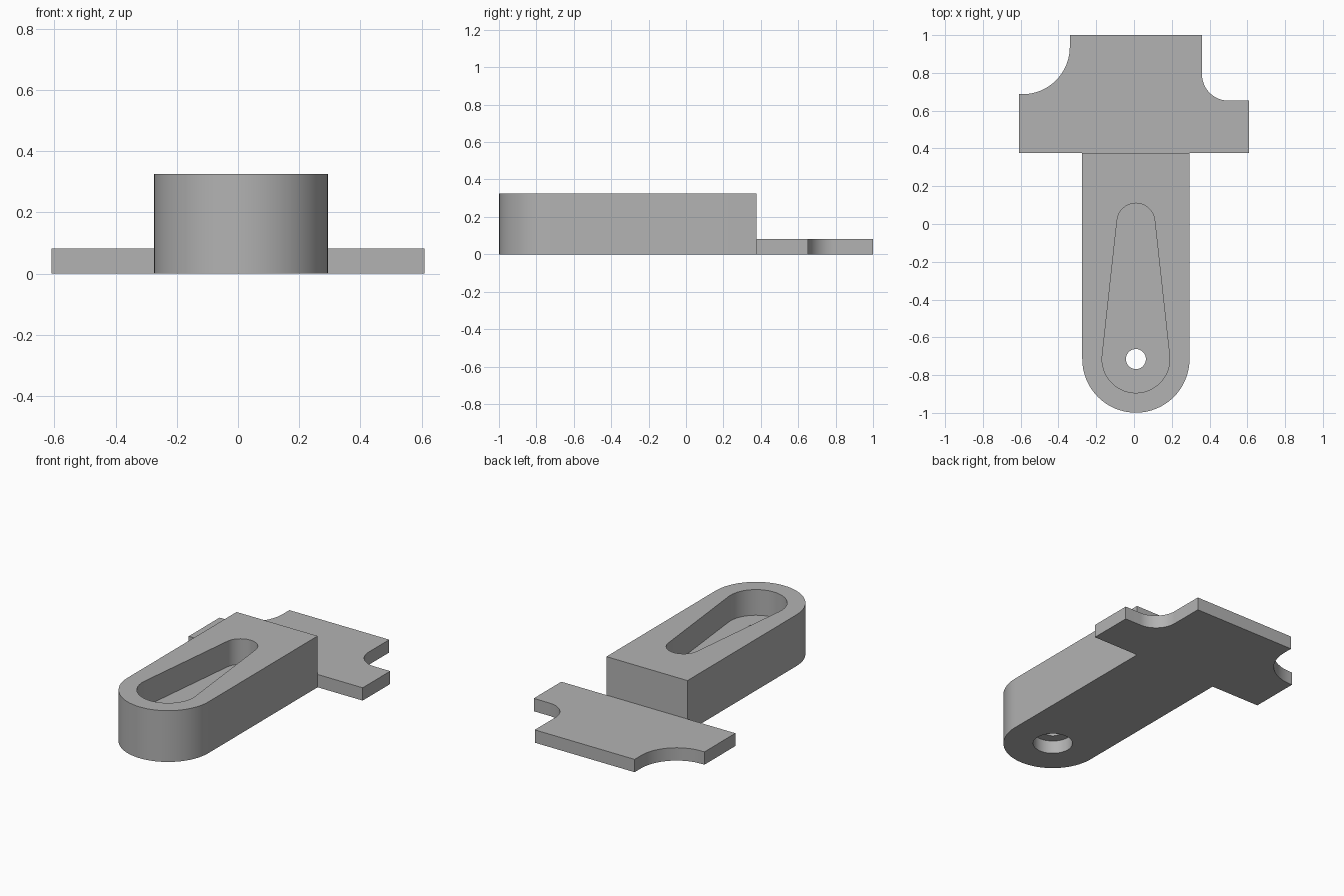
import bpy, bmesh
from math import sin, cos, pi, asin, radians

cube = bpy.data.objects.get("Cube")
if cube:
    bpy.data.objects.remove(cube, do_unlink=True)

grey = bpy.data.materials.new("plain grey")
grey.use_nodes = True
colour = (0.45, 0.45, 0.45, 1)
grey.diffuse_color = colour
grey.node_tree.nodes["Principled BSDF"].inputs["Base Color"].default_value = colour

CX, END_Y = 0.01, -0.715      # centre of the rounded end
HEIGHT, STEP_Y = 0.325, 0.377  # arm height, line where arm meets plate
LAYER = HEIGHT / 4             # plate, counterbore and web thickness


def arc(x, y, r, start, end, steps=24):
    """Points along an arc, angles in radians."""
    return [(x + r * cos(start + (end - start) * i / steps),
             y + r * sin(start + (end - start) * i / steps))
            for i in range(steps + 1)]


def prism(name, outline, bottom, top):
    """Closed solid from a counter-clockwise outline."""
    bm = bmesh.new()
    face = bm.faces.new([bm.verts.new((x, y, bottom)) for x, y in outline])
    ext = bmesh.ops.extrude_face_region(bm, geom=[face], use_keep_orig=True)
    for v in ext["geom"]:
        if isinstance(v, bmesh.types.BMVert):
            v.co.z = top
    bmesh.ops.recalc_face_normals(bm, faces=bm.faces)
    mesh = bpy.data.meshes.new(name)
    bm.to_mesh(mesh)
    bm.free()
    mesh.materials.append(grey)
    obj = bpy.data.objects.new(name, mesh)
    bpy.context.collection.objects.link(obj)
    return obj


def disc(r):
    return arc(CX, END_Y, r, 0, 2 * pi, 48)[:-1]


# Long arm with a rounded front end
R = 0.284
arm = prism("clamp_arm", [(CX + R, STEP_Y), (CX - R, STEP_Y)]
            + arc(CX, END_Y, R, pi, 2 * pi, 32), 0, HEIGHT)

# Thin rear plate with two unequal concave corners
plate = prism("rear_plate",
              [(-0.61, STEP_Y), (0.61, STEP_Y), (0.61, 0.653)]
              + arc(0.50, 0.793, 0.14, 1.5 * pi, pi)
              + [(0.36, 1), (-0.34, 1)]
              + arc(-0.59, 0.937, 0.25, 0, -pi / 2)
              + [(-0.61, 0.687)], 0, LAYER)

# Tapered pocket: two circles joined by their tangents
big, small, small_y = 0.179, 0.1, 0.01
tilt = asin((big - small) / (small_y - END_Y))
pocket = prism("pocket_cutter",
               arc(CX, small_y, small, tilt, pi - tilt)
               + arc(CX, END_Y, big, pi - tilt, 2 * pi + tilt, 32),
               2 * LAYER, HEIGHT + 0.1)

# Through hole, and a wider counterbore from below
hole = prism("hole_cutter", disc(0.053), -0.1, HEIGHT + 0.1)
bore = prism("counterbore_cutter", disc(0.113), -0.1, LAYER)

bpy.context.view_layer.objects.active = arm
arm.select_set(True)
for tool, operation in ((plate, 'UNION'), (pocket, 'DIFFERENCE'),
                        (bore, 'DIFFERENCE'), (hole, 'DIFFERENCE')):
    mod = arm.modifiers.new(tool.name, 'BOOLEAN')
    mod.operation, mod.solver, mod.object = operation, 'EXACT', tool
    bpy.ops.object.modifier_apply(modifier=mod.name)
    bpy.data.objects.remove(tool, do_unlink=True)

bpy.ops.object.shade_smooth_by_angle(angle=radians(30))
